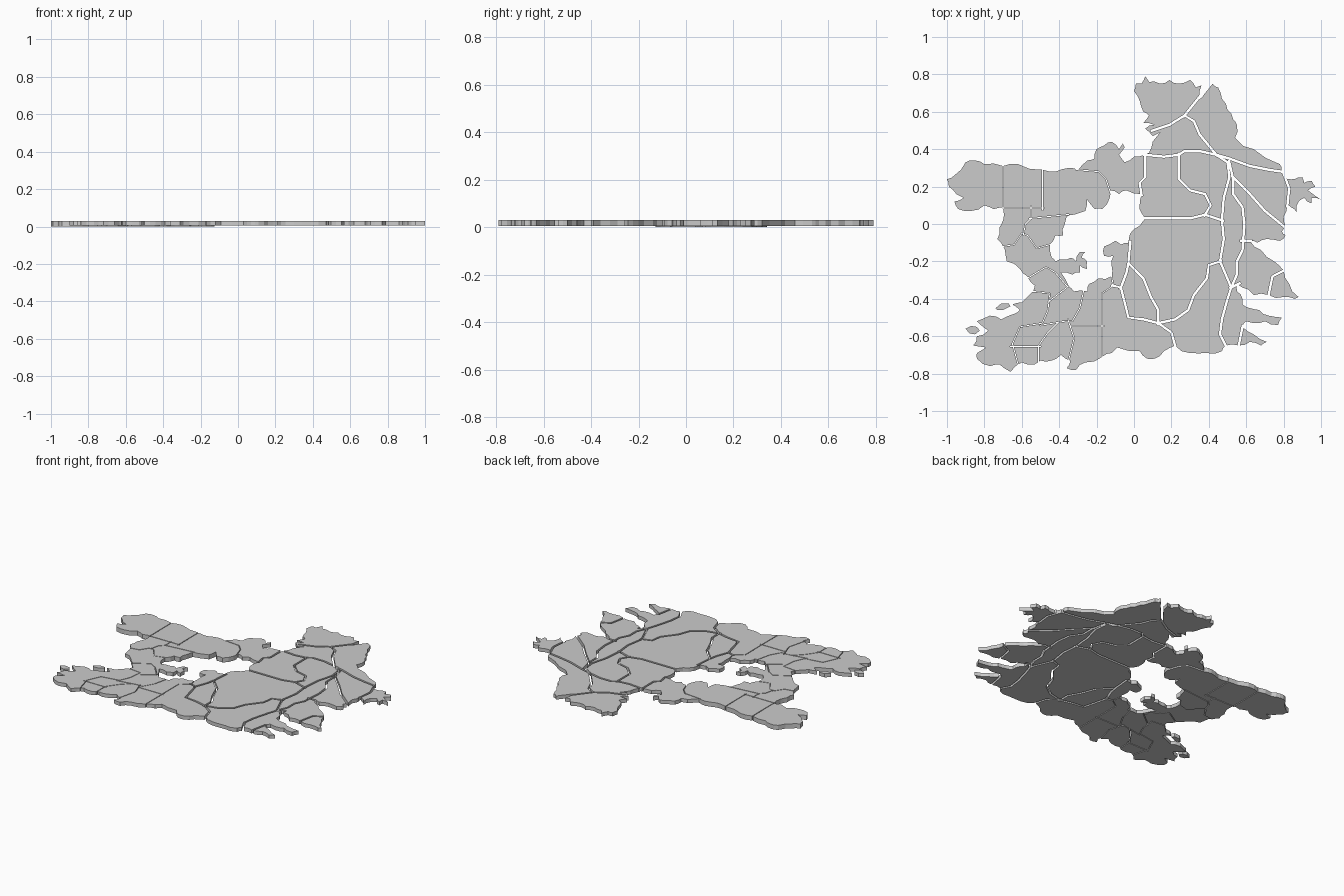
import bpy, bmesh, random
from mathutils import Vector
from mathutils.geometry import tessellate_polygon

if "Cube" in bpy.data.objects:
    bpy.data.objects.remove(bpy.data.objects["Cube"])

random.seed(4)
TOP = 0.03


def prism(name, pts, z0, z1):
    """Extrude a flat outline into a slab."""
    area = sum(a.x * b.y - b.x * a.y for a, b in zip(pts, pts[1:] + pts[:1]))
    if area < 0:
        pts = pts[::-1]
    n = len(pts)
    verts = [(p.x, p.y, z) for z in (z0, z1) for p in pts]
    faces = [(i, (i + 1) % n, n + (i + 1) % n, n + i) for i in range(n)]
    for t in tessellate_polygon([[Vector((p.x, p.y, 0)) for p in pts]]):
        faces += [tuple(t), tuple(i + n for i in t)]
    mesh = bpy.data.meshes.new(name)
    mesh.from_pydata(verts, [], faces)
    bm = bmesh.new()
    bm.from_mesh(mesh)
    bmesh.ops.recalc_face_normals(bm, faces=bm.faces)
    bm.to_mesh(mesh)
    bm.free()
    ob = bpy.data.objects.new(name, mesh)
    bpy.context.collection.objects.link(ob)
    return ob


def line(pts):
    return [Vector(p) / 100 for p in pts]


def rough(pts):
    """Ragged coast: a displaced point in each segment."""
    p, out = line(pts), []
    for a, b in zip(p, p[1:]):
        d = b - a
        out += [a, (a + b) / 2 + Vector((-d.y, d.x)) * random.uniform(-.13, .13)]
    return out + [p[-1]]


def wall(pts, width):
    """Thin cutter that follows a border."""
    p = line(pts)
    p[0] = p[0] + (p[0] - p[1]).normalized() * 0.012
    p[-1] = p[-1] + (p[-1] - p[-2]).normalized() * 0.012
    left, right = [], []
    for i, q in enumerate(p):
        d = (p[min(i + 1, len(p) - 1)] - p[max(i - 1, 0)]).normalized() * width / 2
        n = Vector((-d.y, d.x))
        left.append(q + n)
        right.append(q - n)
    ob = prism("border_cutter", left + right[::-1], -0.05, 0.08)
    ob.hide_render = True
    return ob


# Borders shared by two land masses (hundredths of a unit)
N_LINE = [(6, 37), (16, 36), (24, 37), (27, 39), (35, 39), (44, 37)]
NE_LINE = [(44, 37), (51, 35), (62, 31), (72, 29), (79, 28)]
E_LINE = [(44, 37), (50, 33), (51, 25), (48, 14), (47, 2), (48, -8), (46, -20), (52, -34),
          (50, -40), (47, -51), (46, -59), (49, -65)]
NW_LINE = [(6, 37), (6, 25), (3, 22), (4, 16)]
ARM_LINE = [(-30, 29), (-19, 28), (-15, 24), (-13, 18)]
NECK_LINE = [(-70, -12), (-64, -11), (-60, -5), (-57, -6), (-52, -13), (-45, -11)]
SW_LINE = [(-12, -28), (-11, -33), (-17, -37), (-17, -71)]

# Coasts
ARM_N = [(-70, -12), (-73, -8), (-72, -2), (-70, 2), (-70, 8), (-75, 8), (-80, 10), (-87, 7),
         (-94, 8), (-96, 12), (-91, 14), (-95, 16), (-99, 20), (-100, 24), (-96, 26), (-90, 33),
         (-85, 34), (-80, 32), (-70, 31), (-62, 32), (-49, 29), (-42, 28), (-35, 30), (-30, 29)]
ARM_S = [(-13, 18), (-13, 14), (-17, 8), (-21, 8), (-25, 13), (-26, 7), (-32, 5), (-36, 4),
         (-37, 0), (-38, -6), (-42, -6), (-45, -11)]
STRAIT_N = [(-30, 29), (-25, 34), (-21, 35), (-20, 40), (-16, 42), (-12, 44), (-8, 40), (-6, 43),
            (-5, 41), (-8, 37), (-5, 33), (0, 36), (6, 37)]
STRAIT_S = [(4, 16), (-4, 18), (-8, 16), (-13, 18)]
CAPE = [(6, 37), (8, 38), (10, 44), (14, 49), (10, 47), (6, 51), (11, 53), (5, 54), (8, 58),
        (5, 60), (3, 66), (0, 71), (1, 75), (4, 75), (6, 79), (8, 76), (14, 75), (19, 77),
        (24, 75), (30, 77), (33, 73), (36, 74), (35, 68), (34, 66), (38, 70), (42, 75), (45, 73),
        (47, 67), (50, 61), (53, 56), (55, 53), (54, 46), (64, 40), (78, 32), (79, 28)]
EAST_N = [(79, 28), (82, 24), (86, 24), (90, 25), (91, 22), (95, 23), (97, 20), (93, 18),
          (100, 13), (95, 14), (95, 11), (91, 14), (88, 12), (87, 6), (84, 9), (82, 10), (80, 4),
          (81, -2), (79, -4), (81, -6), (78, -9), (71, -8), (66, -10), (62, -9)]
EAST_S = [(62, -9), (68, -14), (75, -20), (80, -25), (83, -32), (88, -39), (86, -40), (80, -39),
          (72, -38), (64, -38), (61, -35), (55, -32), (55, -36), (58, -40), (58, -43), (62, -45),
          (67, -46), (72, -49), (79, -50), (77, -54), (70, -52), (64, -53), (60, -52), (58, -55),
          (64, -59), (71, -63), (68, -65), (62, -63), (56, -65), (49, -65)]
SOUTH = [(49, -65), (47, -68), (39, -69), (30, -69), (22, -65), (16, -68), (11, -72), (7, -72),
         (3, -68), (-9, -66), (-12, -69), (-17, -71)]
BAY_E = [(-12, -28), (-12, -22), (-11, -17), (-16, -17), (-16, -12), (-10, -9), (-7, -11),
         (-3, -10), (-2, -5), (3, -1), (6, 3), (3, 8), (4, 16)]
BAY_S = [(-45, -11), (-44, -18), (-42, -20), (-37, -19), (-34, -18), (-31, -20), (-29, -15),
         (-26, -15), (-28, -18), (-25, -20), (-25, -24), (-29, -22), (-29, -26), (-33, -27),
         (-39, -26), (-35, -33), (-32, -36), (-25, -36), (-24, -32), (-19, -29), (-12, -28)]
SW_COAST = [(-17, -71), (-26, -74), (-31, -78), (-36, -77), (-34, -73), (-39, -70), (-44, -73),
            (-50, -73), (-53, -75), (-60, -74), (-66, -79), (-72, -75), (-77, -76), (-84, -72),
            (-84, -69), (-79, -66), (-86, -65), (-84, -60), (-78, -57), (-84, -52), (-77, -49),
            (-71, -51), (-64, -48), (-61, -46), (-65, -43), (-60, -42), (-56, -38), (-53, -33),
            (-57, -28), (-61, -24), (-68, -20), (-69, -14), (-70, -12)]

R = lambda s: line(s[::-1])
masses = {  # the western arm reaches the ground, the rest float slightly higher
    "west_arm": (0, rough(ARM_N) + line(ARM_LINE) + rough(ARM_S) + R(NECK_LINE)),
    "strait_land": (.006, rough(STRAIT_N) + line(NW_LINE) + rough(STRAIT_S) + R(ARM_LINE)),
    "north_cape": (.006, rough(CAPE) + R(NE_LINE) + R(N_LINE)),
    "east_land": (.006, line(NE_LINE) + rough(EAST_N) + rough(EAST_S) + R(E_LINE)),
    "heartland": (.006, line(N_LINE) + line(E_LINE) + rough(SOUTH) + R(SW_LINE) + rough(BAY_E)
                  + R(NW_LINE)),
    "southwest_land": (.006, rough(BAY_S) + line(SW_LINE) + rough(SW_COAST) + line(NECK_LINE)),
}

# Inner borders: wide grooves in the east, hairlines in the west
wide = [N_LINE, NE_LINE, E_LINE, NW_LINE,
        [(10, 50), (19, 53), (27, 58), (32, 55), (35, 48), (44, 37)], [(27, 58), (35, 68)],
        [(24, 37), (24, 24), (30, 18), (38, 16), (41, 10), (38, 5)],
        [(6, 3), (30, 3), (38, 5), (47, 2)],
        [(51, 33), (53, 24), (53, 16), (58, 9), (59, 0), (58, -14), (55, -20), (55, -27), (52, -34)],
        [(53, 25), (62, 16), (70, 7), (81, -2)], [(80, 27), (83, 19), (82, 10)],
        [(58, -9), (62, -9)], [(52, -34), (56, -32)],
        [(46, -20), (40, -22), (39, -29), (32, -38), (29, -46), (22, -51), (13, -53)],
        [(-11, -33), (-7, -34), (-3, -50), (5, -51), (13, -53), (20, -58), (22, -65)],
        [(-2, -10), (-3, -21), (5, -29), (9, -39), (13, -46), (13, -53)],
        [(-7, -34), (-4, -26), (-3, -21)], [(58, -55), (56, -65)],
        [(72, -38), (74, -28), (80, -25)]]
thin = [ARM_LINE, NECK_LINE, SW_LINE, [(-70, 31), (-70, 9)], [(-71, 8.5), (-49, 8.5)],
        [(-49, 30), (-49, 8.5)], [(-55, 8.5), (-55, 3), (-58, 0), (-59, -5)], [(-55, 3), (-36, 5)],
        [(-57, -29), (-47, -23), (-42, -26), (-36, -33)],
        [(-54, -36), (-45, -37), (-46, -46), (-49, -53), (-61, -55), (-65, -64), (-62, -75)],
        [(-45, -41), (-36, -34)], [(-27, -36), (-29, -45), (-33, -52), (-37, -52), (-49, -54)],
        [(-33, -54.5), (-17, -54.5)], [(-35, -52), (-32, -61), (-35, -73)],
        [(-41, -53), (-46, -58), (-51, -65), (-51, -74)], [(-65, -65.5), (-51, -65.5)]]
cutters = [wall(w, .013) for w in wide] + [wall(w, .005) for w in thin]


def bounds(ob):
    xs = [v.co.x for v in ob.data.vertices]
    ys = [v.co.y for v in ob.data.vertices]
    return min(xs), max(xs), min(ys), max(ys)


# Cut each land mass along its borders, then split it into regions
for name, (z0, pts) in masses.items():
    clean = [p for i, p in enumerate(pts) if (p - pts[i - 1]).length > 1e-4]
    land = prism(name, clean, z0, TOP)
    a = bounds(land)
    for c in cutters:
        b = bounds(c)
        if a[0] < b[1] and b[0] < a[1] and a[2] < b[3] and b[2] < a[3]:
            m = land.modifiers.new("border", 'BOOLEAN')
            m.operation, m.solver, m.object = 'DIFFERENCE', 'EXACT', c
    bpy.context.view_layer.update()
    dg = bpy.context.evaluated_depsgraph_get()
    mesh = bpy.data.meshes.new_from_object(land.evaluated_get(dg))
    land.modifiers.clear()
    land.data = mesh
    bpy.ops.object.select_all(action='DESELECT')
    land.select_set(True)
    bpy.context.view_layer.objects.active = land
    bpy.ops.object.mode_set(mode='EDIT')
    bpy.ops.mesh.select_all(action='SELECT')
    bpy.ops.mesh.separate(type='LOOSE')
    bpy.ops.object.mode_set(mode='OBJECT')

for c in cutters:
    bpy.data.objects.remove(c)

# Two small islands off the southwest
prism("north_island", line([(-74, -45), (-71, -42.5), (-67, -42.5), (-66, -44), (-70, -46),
                            (-73, -46)]), .006, TOP)
prism("south_island", line([(-90, -56), (-87, -54.5), (-84, -55), (-82.5, -57), (-85, -59),
                            (-88, -58.5)]), .006, TOP)
